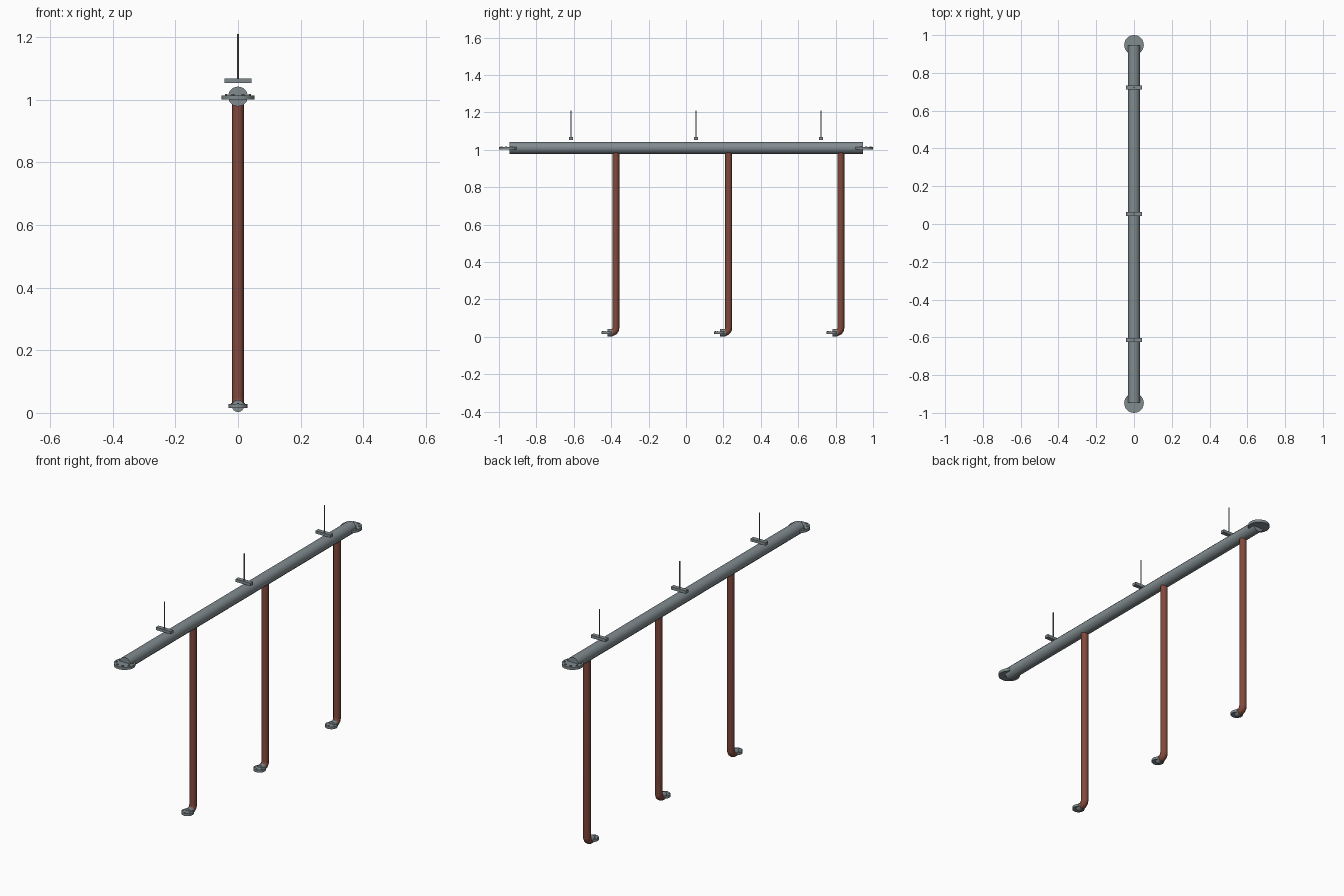
import bpy, math
from mathutils import Vector

if "Cube" in bpy.data.objects:
    bpy.data.objects.remove(bpy.data.objects["Cube"])


def material(name, rgb):
    m = bpy.data.materials.new(name)
    m.diffuse_color = (*rgb, 1)
    m.use_nodes = True
    m.node_tree.nodes["Principled BSDF"].inputs["Base Color"].default_value = m.diffuse_color
    return m


steel = material("grey steel", (0.22, 0.26, 0.275))
copper = material("red brown pipe", (0.22, 0.065, 0.045))


def finish(name, mat, smooth=True):
    ob = bpy.context.object
    ob.name = name
    ob.data.materials.append(mat)
    if smooth:
        bpy.ops.object.shade_smooth_by_angle(angle=math.radians(40))
    return ob


def rod(name, a, b, r, sides, mat):
    """Capped cylinder running from a to b."""
    a, b = Vector(a), Vector(b)
    bpy.ops.mesh.primitive_cylinder_add(
        vertices=sides, radius=r, depth=(b - a).length, location=(a + b) / 2,
        rotation=(b - a).to_track_quat('Z', 'Y').to_euler())
    return finish(name, mat)


def flange(name, y, z, r, thick, bolts):
    """Flat disc lying level, with a ring of bolt heads on top."""
    rod(name, (0, y, z - thick / 2), (0, y, z + thick / 2), r, 24, steel)
    for i in range(bolts):
        t = math.tau * (i + 0.5) / bolts
        x, by = 0.78 * r * math.cos(t), y + 0.78 * r * math.sin(t)
        rod(name + "_bolt", (x, by, z + thick / 2 - 0.001),
            (x, by, z + thick / 2 + 0.09 * r), 0.1 * r, 6, steel)


def bent_pipe(name, y, top, bottom, r, bend, end):
    """Vertical pipe whose foot turns toward the front."""
    pts = [(0, y, top)]
    for i in range(7):
        t = math.pi / 2 * i / 6
        pts.append((0, y - bend + bend * math.cos(t),
                    bottom + bend - bend * math.sin(t)))
    pts.append((0, end, bottom))
    cu = bpy.data.curves.new(name, 'CURVE')
    cu.dimensions = '3D'
    cu.bevel_depth, cu.bevel_resolution = r, 4
    cu.use_fill_caps = True
    sp = cu.splines.new('POLY')
    sp.points.add(len(pts) - 1)
    for p, co in zip(sp.points, pts):
        p.co = (*co, 1)
    sp.use_smooth = True
    ob = bpy.data.objects.new(name, cu)
    bpy.context.collection.objects.link(ob)
    bpy.ops.object.select_all(action='DESELECT')
    ob.select_set(True)
    bpy.context.view_layer.objects.active = ob
    bpy.ops.object.convert(target='MESH')
    finish(name, copper)


# Main horizontal pipe and its end flanges
rod("main_pipe", (0, -0.945, 1.01), (0, 0.945, 1.01), 0.032, 12, steel)
for s in (-1, 1):
    flange("end_flange", s * 0.948, 1.007, 0.052, 0.014, 8)

# Drop pipes, each with a collar and flange at the foot
for y in (-0.375, 0.228, 0.828):
    bent_pipe("drop_pipe", y, 0.99, 0.022, 0.0185, 0.025, y - 0.03)
    rod("foot_collar", (0, y - 0.045, 0.022), (0, y - 0.018, 0.022), 0.0192, 16, steel)
    flange("foot_flange", y - 0.047, 0.022, 0.03, 0.013, 6)

# Hanger bars with thin suspension rods
for y in (-0.614, 0.053, 0.722):
    bpy.ops.mesh.primitive_cube_add(size=1, location=(0, y, 1.06))
    bar = finish("hanger_bar", steel, False)
    bar.scale = (0.087, 0.022, 0.015)
    rod("hanger_rod", (0, y, 1.06), (0, y, 1.21), 0.003, 8, steel)
